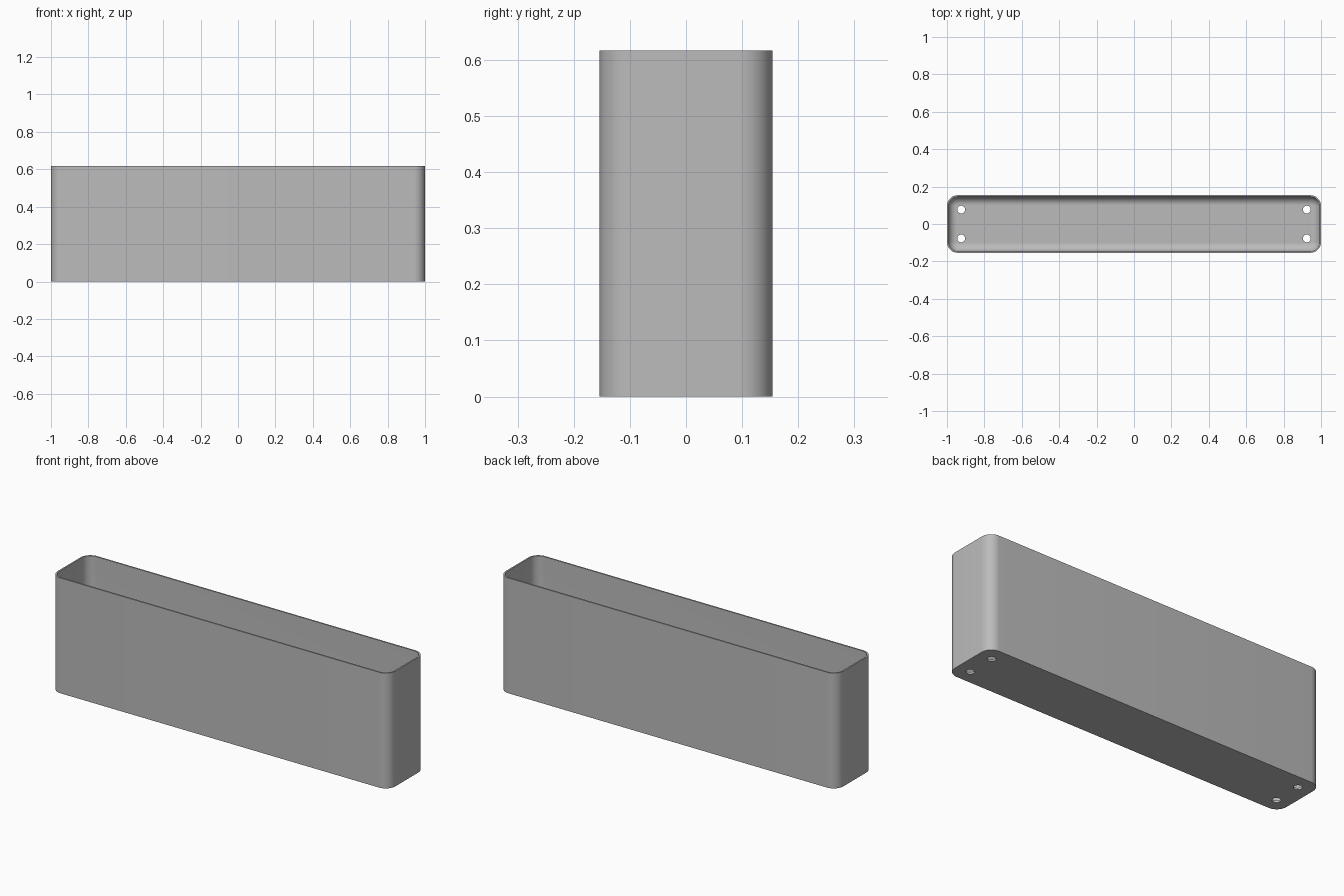
import bpy, bmesh
from math import sin, cos, pi, radians

cube = bpy.data.objects.get("Cube")
if cube:
    bpy.data.objects.remove(cube, do_unlink=True)

HALF_X, HALF_Y, HEIGHT = 1.0, 0.154, 0.617
CORNER, WALL, FLOOR, FILLET = 0.058, 0.008, 0.01, 0.045
CORNER_STEPS, FILLET_STEPS = 12, 10

grey = bpy.data.materials.new("plain grey")
grey.use_nodes = True
colour = (0.5, 0.5, 0.5, 1)
grey.diffuse_color = colour
grey.node_tree.nodes["Principled BSDF"].inputs["Base Color"].default_value = colour


def rounded_ring(bm, inset, z):
    """Rounded rectangle of vertices, offset inward by inset."""
    r = CORNER - inset
    ring = []
    for k, (sx, sy) in enumerate([(1, 1), (-1, 1), (-1, -1), (1, -1)]):
        for i in range(CORNER_STEPS + 1):
            a = (k + i / CORNER_STEPS) * pi / 2
            ring.append(bm.verts.new((sx * (HALF_X - CORNER) + r * cos(a),
                                      sy * (HALF_Y - CORNER) + r * sin(a), z)))
    return ring


# Trough: outer wall, rim, inner wall and rounded inner floor edge
bm = bmesh.new()
profile = [(0, 0), (0, HEIGHT), (WALL, HEIGHT)]
for i in range(FILLET_STEPS + 1):
    a = i / FILLET_STEPS * pi / 2
    profile.append((WALL + FILLET * (1 - cos(a)), FLOOR + FILLET * (1 - sin(a))))
rings = [rounded_ring(bm, *p) for p in profile]
for low, high in zip(rings, rings[1:]):
    for i in range(len(low)):
        j = (i + 1) % len(low)
        bm.faces.new((low[i], low[j], high[j], high[i]))
bm.faces.new(rings[0][::-1])
bm.faces.new(rings[-1])
bmesh.ops.recalc_face_normals(bm, faces=bm.faces)
mesh = bpy.data.meshes.new("trough")
bm.to_mesh(mesh)
bm.free()
mesh.materials.append(grey)
trough = bpy.data.objects.new("trough", mesh)
bpy.context.collection.objects.link(trough)

# Drain holes near the four corners
cutters = []
for sx in (-1, 1):
    for sy in (-1, 1):
        bpy.ops.mesh.primitive_cylinder_add(vertices=32, radius=0.021, depth=0.1,
                                            location=(sx * 0.924, sy * 0.077, 0))
        cutter = bpy.context.object
        cutter.name = "drain_hole_cutter"
        cutter.hide_render = True
        cutter.data.materials.append(grey)
        cutters.append(cutter)
        cut = trough.modifiers.new("drain_hole", "BOOLEAN")
        cut.operation, cut.solver, cut.object = "DIFFERENCE", "EXACT", cutter

bpy.ops.object.select_all(action="DESELECT")
trough.select_set(True)
bpy.context.view_layer.objects.active = trough
for name in [m.name for m in trough.modifiers]:
    bpy.ops.object.modifier_apply(modifier=name)
for cutter in cutters:
    bpy.data.objects.remove(cutter, do_unlink=True)
bpy.ops.object.shade_smooth_by_angle(angle=radians(30))
